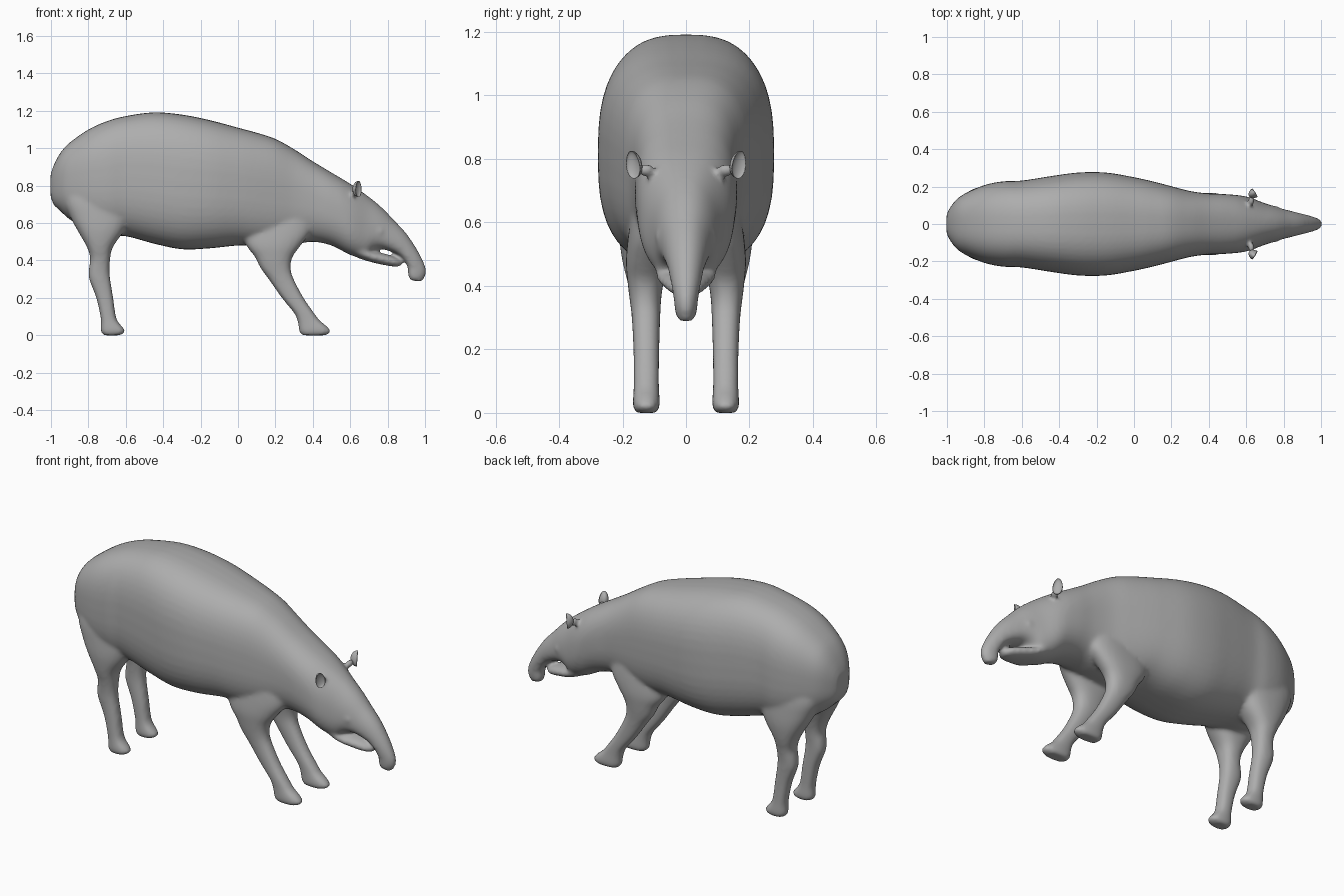
import bpy, bmesh, math
from mathutils import Vector, Matrix

if "Cube" in bpy.data.objects:
    bpy.data.objects.remove(bpy.data.objects["Cube"])

skin = bpy.data.materials.new("grey skin")
skin.diffuse_color = (0.42, 0.42, 0.42, 1)
skin.use_nodes = True
skin.node_tree.nodes["Principled BSDF"].inputs["Base Color"].default_value = skin.diffuse_color


def catmull(rows, steps):
    """Smoothly interpolate rows of numbers."""
    out = []
    for i in range(len(rows) - 1):
        a, b = rows[max(i - 1, 0)], rows[i]
        c, d = rows[i + 1], rows[min(i + 2, len(rows) - 1)]
        for s in range(steps):
            t = s / steps
            out.append([0.5 * (2 * q + (r - p) * t + (2 * p - 5 * q + 4 * r - s4) * t * t
                               + (3 * q - p - 3 * r + s4) * t ** 3)
                        for p, q, r, s4 in zip(a, b, c, d)])
    out.append(list(rows[-1]))
    return out


def ramp(x, a, b):
    return min(max((x - a) / (b - a), 0), 1)


def loft(bm, rows, power=lambda x: 2.3, taper=lambda x: 0.0, steps=4, n=48):
    """Rows: x0, z0, x1, z1 (ends of the ring in side view), y centre, y half width."""
    rings = []
    for x0, z0, x1, z1, y, w in catmull(rows, steps):
        cx, cz = (x0 + x1) / 2, (z0 + z1) / 2
        ux, uz = (x0 - x1) / 2, (z0 - z1) / 2
        ring = []
        for k in range(n):
            a = 2 * math.pi * k / n
            c, s = math.cos(a), math.sin(a)
            c = math.copysign(abs(c) ** (2 / power(cx)), c)
            s = math.copysign(abs(s) ** (2 / power(cx)), s)
            ring.append(bm.verts.new((cx + ux * c, y + w * s * (1 - taper(cx) * c), cz + uz * c)))
        rings.append(ring)
    faces = [bm.faces.new(rings[0]), bm.faces.new(rings[-1])]
    for r, q in zip(rings, rings[1:]):
        for k in range(n):
            m = (k + 1) % n
            faces.append(bm.faces.new((r[k], r[m], q[m], q[k])))
    bmesh.ops.recalc_face_normals(bm, faces=faces)


def blob(bm, loc, size):
    m = Matrix.Translation(loc) @ Matrix.Diagonal((*size, 1))
    bmesh.ops.create_uvsphere(bm, u_segments=20, v_segments=12, radius=1, matrix=m)


def finish(bm, name):
    me = bpy.data.meshes.new(name)
    bm.to_mesh(me)
    bm.free()
    me.materials.append(skin)
    for p in me.polygons:
        p.use_smooth = True
    ob = bpy.data.objects.new(name, me)
    bpy.context.collection.objects.link(ob)
    return ob


# Torso: x, top, bottom, half width
torso = [(-1.002, .86, .74, .05), (-.985, .91, .70, .085), (-.95, .975, .665, .13), (-.9, 1.03, .62, .165),
         (-.8, 1.10, .56, .208), (-.7, 1.145, .53, .228), (-.6, 1.172, .53, .232), (-.45, 1.192, .49, .255),
         (-.3, 1.18, .46, .275), (-.15, 1.15, .465, .275), (0, 1.11, .48, .25), (.1, 1.083, .475, .228),
         (.2, 1.05, .475, .202), (.3, .995, .485, .176), (.4, .93, .50, .163), (.5, .87, .48, .159),
         (.6, .81, .43, .147)]
# Head and trunk: top x, z, bottom x, z, half width
head = [(.70, .74, .675, .412, .115), (.77, .682, .72, .447, .096), (.83, .62, .765, .461, .08),
        (.89, .557, .82, .447, .066), (.937, .492, .86, .427, .055), (.979, .42, .89, .396, .046),
        (1.004, .36, .908, .36, .038), (1.003, .32, .91, .32, .034), (.984, .288, .923, .292, .025)]
bm = bmesh.new()
loft(bm, [(x, t, x, b, 0, w) for x, t, b, w in torso] + [(a, b, c, d, 0, w) for a, b, c, d, w in head],
     power=lambda x: 2.75 - .5 * ramp(x, .2, .75), taper=lambda x: .2 * ramp(x, .55, .8))

# Lower jaw: x, top, bottom, half width
jaw = [(.58, .58, .46, .09), (.64, .53, .415, .098), (.70, .46, .395, .092), (.76, .442, .38, .076),
       (.82, .425, .369, .059), (.857, .410, .367, .041), (.876, .4, .375, .018)]
loft(bm, [(x, t, x, b, 0, w) for x, t, b, w in jaw])

# Legs: back x, front x, z, y centre, half width
hind = [(-.72, -.63, 0, .125, .034), (-.733, -.602, .018, .125, .042), (-.734, -.618, .045, .125, .042),
        (-.734, -.65, .09, .125, .04), (-.758, -.667, .2, .125, .041), (-.796, -.683, .3, .127, .044),
        (-.798, -.687, .35, .128, .047), (-.79, -.683, .41, .13, .054), (-.807, -.67, .47, .132, .067),
        (-.852, -.615, .55, .126, .084), (-.895, -.57, .63, .114, .095), (-.93, -.53, .73, .1, .1),
        (-.9, -.5, .86, .09, .08)]
front = [(.345, .47, 0, .125, .034), (.328, .496, .018, .125, .042), (.324, .478, .045, .125, .042),
         (.317, .437, .08, .125, .04), (.299, .406, .12, .125, .04), (.234, .351, .2, .125, .041),
         (.164, .298, .3, .126, .045), (.12, .281, .36, .128, .05), (.09, .292, .42, .127, .058),
         (.045, .335, .48, .122, .067), (.02, .39, .56, .106, .076), (.02, .4, .68, .085, .08),
         (.04, .38, .84, .07, .07)]
for side in (1, -1):
    for leg in (hind, front):
        loft(bm, [(a, z, b, z, side * y, w) for a, b, z, y, w in leg], power=lambda x: 2.4)
    blob(bm, (.76, side * .086, .555), (.016, .014, .014))   # eye bump
    blob(bm, (.627, side * .127, .765), (.018, .028, .022))  # ear base
blob(bm, (-.972, 0, .73), (.022, .025, .045))                # tail stub

# Fuse all into one smooth skin
body = finish(bm, "body")
rm = body.modifiers.new("fuse", 'REMESH')
rm.mode = 'VOXEL'
rm.voxel_size = 0.010
rm.use_smooth_shade = True
sm = body.modifiers.new("soften", 'SMOOTH')
sm.factor = 0.5
sm.iterations = 10

# Ears: small cups opening forward and outward
for side in (1, -1):
    bm = bmesh.new()
    bmesh.ops.create_uvsphere(bm, u_segments=24, v_segments=14, radius=1)
    for v in bm.verts:
        x, y, z = v.co
        if x > 0:
            x *= -0.4
        v.co = Vector((x * .036 + .014, y * .026 * (1 - .15 * z), z * .044))
    bmesh.ops.recalc_face_normals(bm, faces=bm.faces)
    turn = Matrix.Rotation(-side * math.radians(8), 4, 'X') @ Matrix.Rotation(side * math.radians(35), 4, 'Z')
    bmesh.ops.transform(bm, verts=bm.verts, matrix=Matrix.Translation((.634, side * .16, .783)) @ turn)
    finish(bm, "left_ear" if side > 0 else "right_ear")
